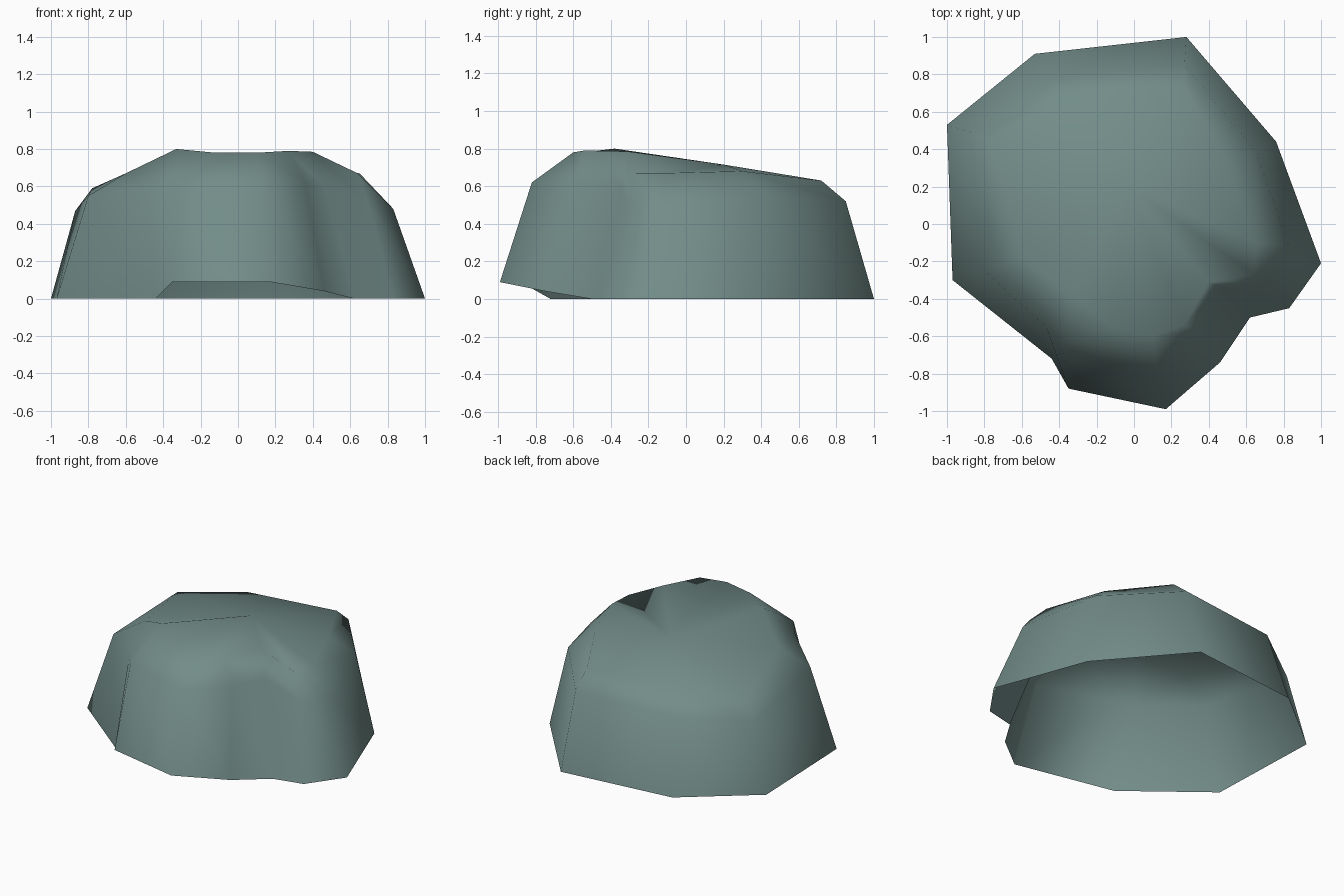
import bpy
import bmesh

if "Cube" in bpy.data.objects:
    bpy.data.objects.remove(bpy.data.objects["Cube"])

# Boulder shell outlines, counter-clockwise seen from below: foot, shoulder, crown edge
foot = [(-1, .53, 0), (-.53, .91, 0), (.28, 1, 0), (.76, .44, 0),
        (1, -.21, 0), (.83, -.45, 0), (.62, -.5, 0), (.46, -.74, .04),
        (.17, -.99, .09), (-.35, -.88, .09), (-.44, -.72, 0), (-.97, -.3, 0)]
shoulder = [(-.87, .49, .47), (-.46, .78, .5), (.27, .85, .52), (.65, .39, .55),
            (.83, -.12, .48), (.70, -.31, .5), (.46, -.34, .6), (.36, -.58, .62),
            (.13, -.82, .62), (-.38, -.66, .61), (-.47, -.55, .58), (-.8, -.25, .55)]
crown = [(-.78, .44, .59), (-.38, .66, .61), (.27, .72, .63), (.5, .3, .68),
         (.65, -.1, .67), (.64, -.27, .67), (.40, -.31, .785), (.27, -.54, .79),
         (.1, -.6, .78), (-.12, -.55, .78), (-.33, -.38, .8), (-.6, -.18, .67)]

bm = bmesh.new()
rings = [[bm.verts.new(p) for p in ring] for ring in (foot, shoulder, crown)]
n = len(foot)

# Walls between the rings; the underside stays open
for low, high in zip(rings, rings[1:]):
    for i in range(n):
        j = (i + 1) % n
        bm.faces.new((low[i], high[i], high[j], low[j]))

# Gently sloping top
peak = bm.verts.new((-.03, .2, .715))
for i in range(n):
    bm.faces.new((rings[2][i], peak, rings[2][(i + 1) % n]))

bmesh.ops.recalc_face_normals(bm, faces=bm.faces)
top = max(bm.faces, key=lambda f: f.calc_center_median().z)
if top.normal.z < 0:
    bmesh.ops.reverse_faces(bm, faces=bm.faces)
for f in bm.faces:
    f.smooth = True

mesh = bpy.data.meshes.new("boulder")
bm.to_mesh(mesh)
bm.free()

# Grey-green stone
stone = bpy.data.materials.new("grey_green_stone")
stone.diffuse_color = (.17, .265, .25, 1)
stone.use_nodes = True
stone.node_tree.nodes["Principled BSDF"].inputs["Base Color"].default_value = stone.diffuse_color
mesh.materials.append(stone)

boulder = bpy.data.objects.new("boulder", mesh)
bpy.context.collection.objects.link(boulder)
